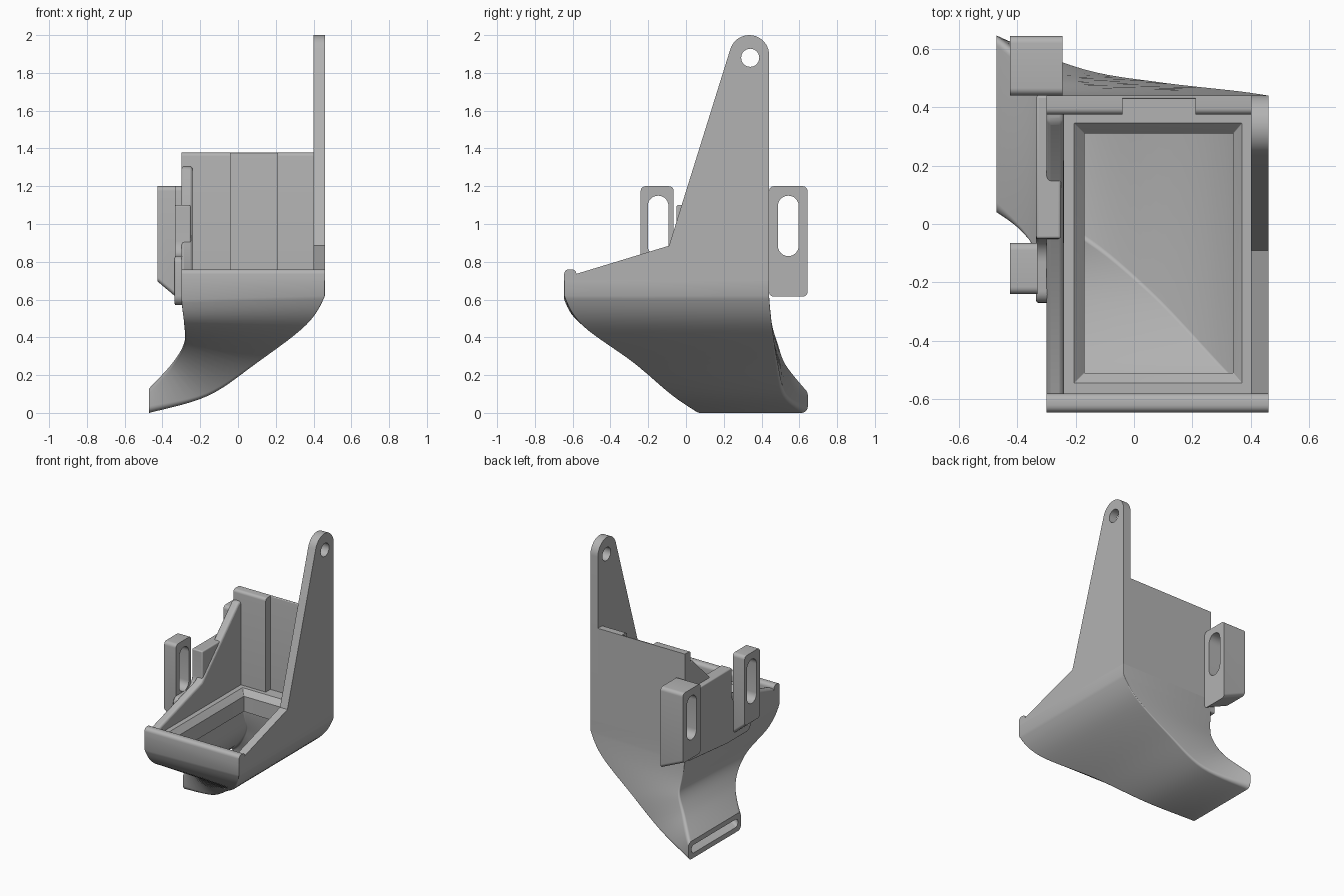
import bpy, bmesh, math

cube = bpy.data.objects.get("Cube")
if cube:
    bpy.data.objects.remove(cube, do_unlink=True)

grey = bpy.data.materials.new("light_grey_plastic")
grey.use_nodes = True
GREY = (0.45, 0.45, 0.45, 1)
grey.diffuse_color = GREY
grey.node_tree.nodes["Principled BSDF"].inputs["Base Color"].default_value = GREY


def finish(name, bm, bevel=0):
    bmesh.ops.recalc_face_normals(bm, faces=bm.faces)
    mesh = bpy.data.meshes.new(name)
    bm.to_mesh(mesh)
    bm.free()
    mesh.materials.append(grey)
    obj = bpy.data.objects.new(name, mesh)
    bpy.context.collection.objects.link(obj)
    if bevel:
        mod = obj.modifiers.new("soft_edges", "BEVEL")
        mod.width, mod.segments, mod.limit_method = bevel, 3, "ANGLE"
    bpy.ops.object.select_all(action="DESELECT")
    obj.select_set(True)
    bpy.context.view_layer.objects.active = obj
    bpy.ops.object.shade_smooth_by_angle(angle=math.radians(30))
    return obj


def arc(cy, cz, r, start, end, steps=12):
    angles = [math.radians(start + (end - start) * i / steps) for i in range(steps + 1)]
    return [(cy + r * math.cos(a), cz + r * math.sin(a)) for a in angles]


def rounded(y0, y1, z0, z1, r):
    return (arc(y1 - r, z1 - r, r, 0, 90, 6) + arc(y0 + r, z1 - r, r, 90, 180, 6)
            + arc(y0 + r, z0 + r, r, 180, 270, 6) + arc(y1 - r, z0 + r, r, 270, 360, 6))


def prism(name, x0, x1, outline, hole=None, bevel=0, slant=0):
    """Extrude a side profile (y, z) across x, with an optional hole."""
    bm = bmesh.new()
    edges = []
    for loop in [outline] + ([hole] if hole else []):
        vs = [bm.verts.new((x0, y, z)) for y, z in loop]
        edges += [bm.edges.new((vs[i - 1], vs[i])) for i in range(len(vs))]
    if hole:
        bmesh.ops.triangle_fill(bm, edges=edges, use_beauty=True, normal=(1, 0, 0))
    else:
        bm.faces.new(vs)
    out = bmesh.ops.extrude_face_region(bm, geom=bm.faces[:])
    for v in out["geom"]:
        if isinstance(v, bmesh.types.BMVert):
            v.co.x = x1
    for v in bm.verts:
        if slant and v.co.z < 0.7 and v.co.x < (x0 + x1) / 2:
            v.co.z += slant
    return finish(name, bm, bevel)


# Duct stations: left x, left z, right x, right z, front y, back y, corner radius
FLOOR = 0.70
top = (-0.3, FLOOR, 0.46, FLOOR, -0.645, 0.44, 0.004)
stations = [
    top,
    (-0.3, 0.60, 0.46, 0.62, -0.645, 0.44, 0.004),
    (-0.285, 0.47, 0.36, 0.465, -0.55, 0.455, 0.008),
    (-0.285, 0.37, 0.10, 0.265, -0.28, 0.485, 0.012),
    (-0.35, 0.26, -0.16, 0.09, -0.08, 0.53, 0.02),
    (-0.47, 0.13, -0.47, 0.0, 0.04, 0.645, 0.035),
]


def spline(a, b, c, d, t):
    return [0.5 * (2 * q + (r - p) * t + (2 * p - 5 * q + 4 * r - s) * t * t
                   + (3 * q - p - 3 * r + s) * t ** 3) for p, q, r, s in zip(a, b, c, d)]


def inset(st, w):
    lx, lz, rx, rz, y0, y1, r = st
    k = w / math.hypot(rx - lx, rz - lz)
    dx, dz = (rx - lx) * k, (rz - lz) * k
    return (lx + dx, lz + dz, rx - dx, rz - dz, y0 + w, y1 - w, r * 0.8)


def ring(bm, st):
    lx, lz, rx, rz, y0, y1, r = st
    length = math.hypot(rx - lx, rz - lz)
    pts = rounded(0, length, y0, y1, r)
    return [bm.verts.new((lx + (rx - lx) * u / length, y, lz + (rz - lz) * u / length))
            for u, y in pts]


path = [top]
STEPS = 7
for i in range(1, len(stations) - 1):
    quad = [stations[min(j, len(stations) - 1)] for j in range(i - 1, i + 3)]
    path += [spline(*quad, s / STEPS) for s in range(STEPS)]
path.append(stations[-1])

# Hollow duct: outer skin down to the outlet, then the inner skin back to the inlet
inner = [inset(st, 0.055 - 0.02 * i / len(path)) for i, st in enumerate(path)]
mouth = (-0.205, FLOOR, 0.37, FLOOR, -0.545, 0.345, 0.002)
throat = (-0.17, 0.66, 0.34, 0.66, -0.51, 0.31, 0.002)
neck = (-0.17, 0.55, 0.34, 0.54, -0.51, 0.31, 0.002)
bm = bmesh.new()
rings = [ring(bm, st) for st in path + inner[:4:-1] + [neck, throat, mouth]]
for i, a in enumerate(rings):
    b = rings[(i + 1) % len(rings)]
    for j in range(len(a)):
        k = (j + 1) % len(a)
        bm.faces.new((a[j], a[k], b[k], b[j]))
finish("air_duct", bm)

# Tall side plate with a screw eye
prism("side_plate", 0.40, 0.46,
      [(-0.60, FLOOR), (0.44, FLOOR)] + arc(0.335, 1.895, 0.105, 0, 163, 20)
      + [(-0.09, 0.885), (-0.60, 0.73)], hole=arc(0.34, 1.88, 0.048, 0, 345, 23))

# Front lip
prism("front_lip", -0.3, 0.46,
      [(-0.58, FLOOR)] + arc(-0.605, 0.735, 0.025, 0, 90, 5)
      + arc(-0.62, 0.735, 0.025, 90, 180, 5) + [(-0.645, FLOOR)])

# Back wall with a shallow central recess
for name, x0, x1, y0 in (("back_wall_right", -0.3, -0.04, 0.375),
                         ("back_wall_recess", -0.04, 0.21, 0.428),
                         ("back_wall_left", 0.21, 0.40, 0.375)):
    corner = min(0.02, (0.44 - y0) / 2)
    prism(name, x0, x1, [(y0, FLOOR), (0.44, FLOOR), (0.44, 1.378)]
          + arc(y0 + corner, 1.378 - corner, corner, 90, 180, 5))

# Sloping low wall on the outlet side
prism("low_wall", -0.3, -0.24,
      [(-0.60, 0.67), (0.40, 0.67), (0.40, 1.31), (0.35, 1.30), (-0.07, 0.885), (-0.60, 0.73)],
      bevel=0.015)

# Mounting plate that carries the two slotted ears
prism("mount_plate", -0.335, -0.25,
      [(0.44, 0.61), (0.44, 1.10), (-0.05, 1.10)] + arc(-0.13, 0.91, 0.08, 0, -90, 8)
      + arc(-0.23, 0.79, 0.04, 90, 180, 5) + arc(-0.22, 0.62, 0.05, 180, 270, 5)
      + [(0.0, 0.57)], bevel=0.008)

# Slotted ears
for name, x1, y0, y1 in (("front_ear", -0.33, -0.24, -0.065), ("back_ear", -0.245, 0.44, 0.643)):
    mid = (y0 + y1) / 2 + (0.005 if y0 < 0 else 0)
    prism(name, -0.425, x1, rounded(y0, y1, 0.615, 1.20, 0.025),
          hole=rounded(mid - 0.055, mid + 0.055, 0.83, 1.15, 0.0545), slant=0.08)
